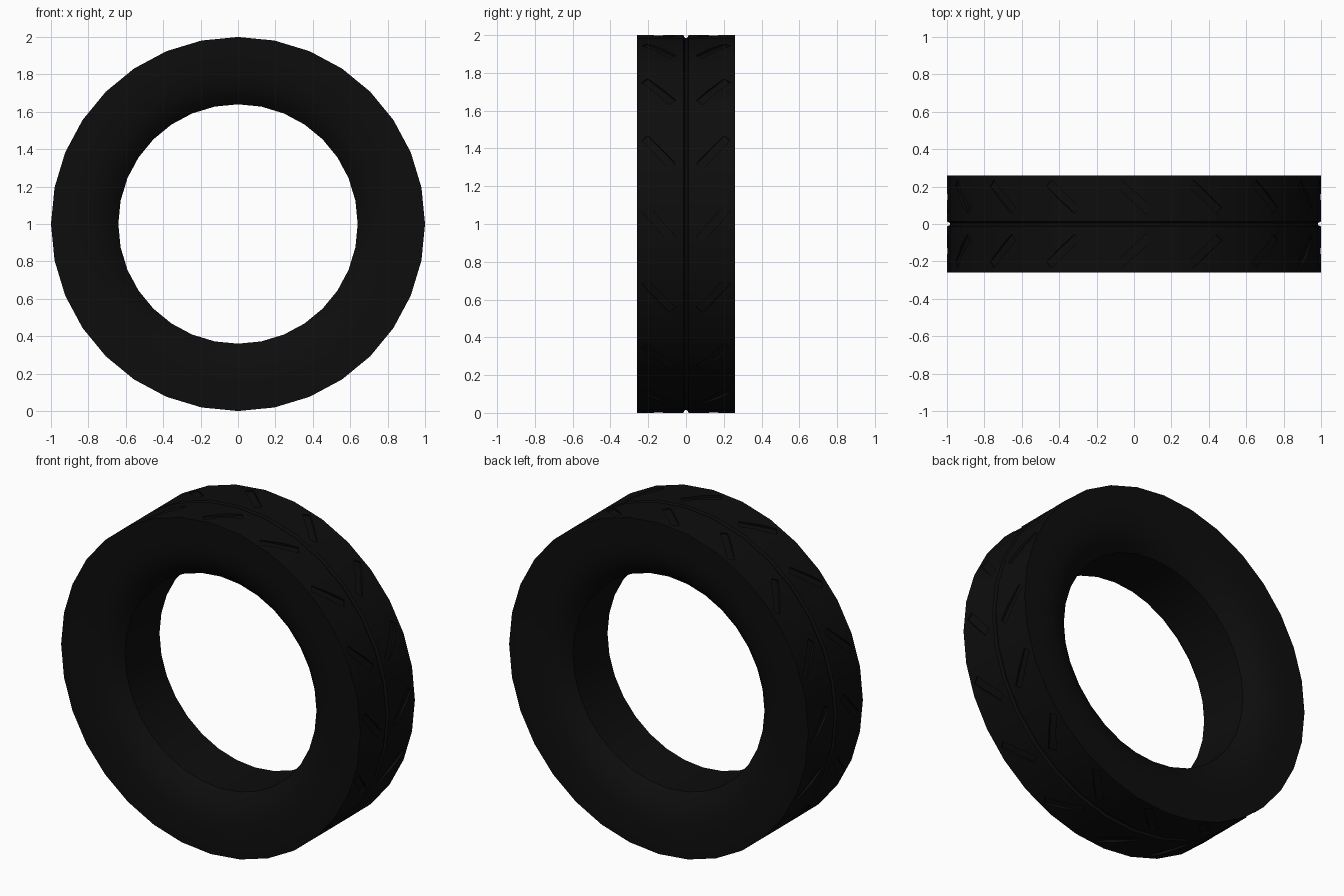
import bpy, bmesh, math
from mathutils import Matrix, Vector

if "Cube" in bpy.data.objects:
    bpy.data.objects.remove(bpy.data.objects["Cube"])

SEG = 32


def make_object(name, bm):
    bmesh.ops.recalc_face_normals(bm, faces=bm.faces)
    me = bpy.data.meshes.new(name)
    bm.to_mesh(me)
    bm.free()
    ob = bpy.data.objects.new(name, me)
    bpy.context.collection.objects.link(ob)
    return ob


# Tyre: closed half profile (radius, y), mirrored and swept around the y axis
half = [(0.985, 0.006), (1.0, 0.014), (1.0, 0.26), (0.96, 0.26), (0.88, 0.26),
        (0.80, 0.255), (0.73, 0.235), (0.68, 0.205), (0.64, 0.165)]
profile = half + [(r, -y) for r, y in reversed(half)]
bm = bmesh.new()
rings = []
for i in range(SEG):
    a = 2 * math.pi * i / SEG
    rings.append([bm.verts.new((r * math.sin(a), y, 1 + r * math.cos(a))) for r, y in profile])
n = len(profile)
for i in range(SEG):
    p, q = rings[i], rings[(i + 1) % SEG]
    for j in range(n):
        k = (j + 1) % n
        bm.faces.new((p[j], p[k], q[k], q[j]))
tyre = make_object("tyre", bm)

# Shallow chevron grooves in the tread
bm = bmesh.new()
for i in range(16):
    spin = Matrix.Rotation(2 * math.pi * i / 16, 4, 'Y')
    for side in (-1, 1):
        m = (Matrix.Translation((0, 0, 1)) @ spin
             @ Matrix.Translation((0, 0.145 * side, 1.025))
             @ Matrix.Rotation(math.radians(-42 * side), 4, 'Z')
             @ Matrix.Diagonal((0.22, 0.045, 0.08, 1)))
        bmesh.ops.create_cube(bm, size=1, matrix=m)
cutter = make_object("groove_cutter", bm)
cutter.hide_render = True

mod = tyre.modifiers.new("grooves", 'BOOLEAN')
mod.operation = 'DIFFERENCE'
mod.solver = 'EXACT'
mod.object = cutter
bpy.context.view_layer.objects.active = tyre
tyre.select_set(True)
bpy.ops.object.modifier_apply(modifier=mod.name)
bpy.data.objects.remove(cutter)
bpy.ops.object.shade_smooth_by_angle(angle=math.radians(40))

# Black rubber
mat = bpy.data.materials.new("rubber")
mat.diffuse_color = (0.004, 0.004, 0.004, 1)
mat.use_nodes = True
mat.node_tree.nodes["Principled BSDF"].inputs["Base Color"].default_value = mat.diffuse_color
tyre.data.materials.clear()
tyre.data.materials.append(mat)
